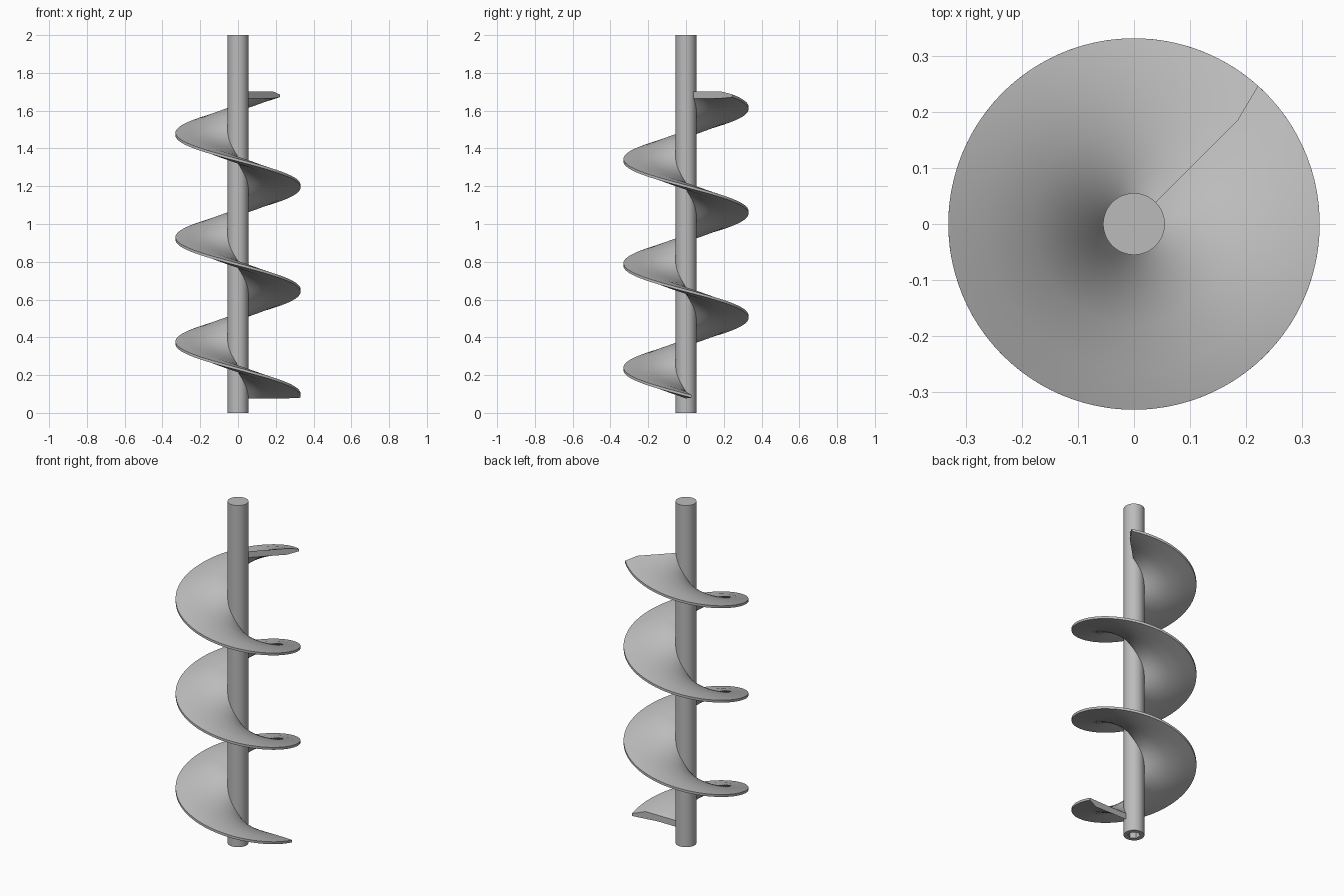
import bpy, bmesh, math

if "Cube" in bpy.data.objects:
    bpy.data.objects.remove(bpy.data.objects["Cube"])

SHAFT_R, RIM_R, PITCH = 0.055, 0.331, 0.5525
STEPS = 280

steel = bpy.data.materials.new("grey_steel")
steel.use_nodes = True
steel.diffuse_color = (0.5, 0.5, 0.5, 1)
steel.node_tree.nodes["Principled BSDF"].inputs["Base Color"].default_value = (0.5, 0.5, 0.5, 1)


def finish(obj):
    obj.data.materials.clear()
    obj.data.materials.append(steel)
    bpy.ops.object.select_all(action='DESELECT')
    obj.select_set(True)
    bpy.context.view_layer.objects.active = obj
    bpy.ops.object.shade_smooth_by_angle(angle=math.radians(35))


def cylinder(name, sides, radius, bottom, top):
    bpy.ops.mesh.primitive_cylinder_add(vertices=sides, radius=radius, depth=top - bottom,
                                        location=(0, 0, (bottom + top) / 2))
    obj = bpy.context.object
    obj.name = name
    return obj


# Round shaft with a hexagonal socket in its lower end
shaft = cylinder("shaft", 64, SHAFT_R, 0, 2)
socket = cylinder("socket_cutter", 6, 0.034, -0.1, 0.15)
socket.hide_render = True
cut = shaft.modifiers.new("socket", 'BOOLEAN')
cut.object = socket
cut.solver = 'EXACT'
bpy.context.view_layer.objects.active = shaft
bpy.ops.object.modifier_apply(modifier=cut.name)
bpy.data.objects.remove(socket)
finish(shaft)

# Flight cross-section: radius, half thickness, and angles where it starts and ends
body_span = (0, -1035)
rim_span = (5, -1032)
upper = [(0.045, 0.018, body_span), (0.1, 0.018, body_span), (0.18, 0.018, body_span),
         (0.263, 0.018, body_span), (RIM_R, 0.007, rim_span)]
section = upper + [(r, -h, span) for r, h, span in reversed(upper)]

# Helical flight swept clockwise up the shaft
bm = bmesh.new()
rings = []
for i in range(STEPS + 1):
    ring = []
    for r, h, (start, end) in section:
        deg = start + (end - start) * i / STEPS
        a = math.radians(deg)
        z = 0.095 - deg / 360 * PITCH + h
        ring.append(bm.verts.new((r * math.cos(a), r * math.sin(a), z)))
    rings.append(ring)
n = len(section)
for low, high in zip(rings, rings[1:]):
    for j in range(n):
        k = (j + 1) % n
        bm.faces.new((low[j], low[k], high[k], high[j]))
bm.faces.new(rings[0])
bm.faces.new(rings[-1])
bmesh.ops.recalc_face_normals(bm, faces=bm.faces)
mesh = bpy.data.meshes.new("helical_flight")
bm.to_mesh(mesh)
bm.free()
flight = bpy.data.objects.new("helical_flight", mesh)
bpy.context.collection.objects.link(flight)
finish(flight)
